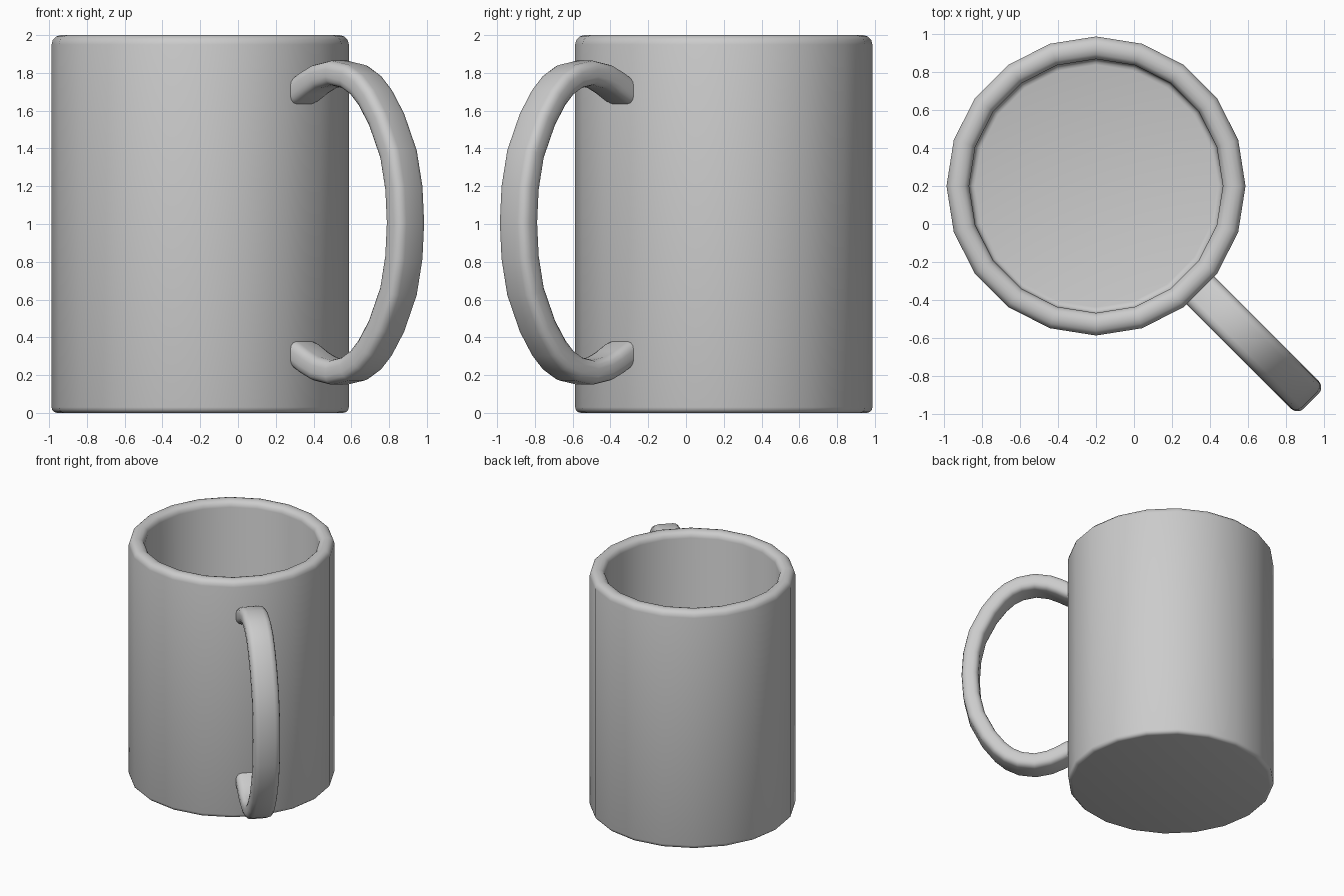
import bpy, bmesh
from math import sin, cos, pi, radians
from mathutils import Vector

if "Cube" in bpy.data.objects:
    bpy.data.objects.remove(bpy.data.objects["Cube"])

CENTRE = Vector((-0.2, 0.2, 0))


def make_object(name, bm, angle):
    bmesh.ops.recalc_face_normals(bm, faces=bm.faces[:])
    mesh = bpy.data.meshes.new(name)
    bm.to_mesh(mesh)
    bm.free()
    obj = bpy.data.objects.new(name, mesh)
    bpy.context.collection.objects.link(obj)
    bpy.ops.object.select_all(action='DESELECT')
    obj.select_set(True)
    bpy.context.view_layer.objects.active = obj
    bpy.ops.object.shade_smooth_by_angle(angle=radians(angle))
    return obj


def skin(bm, rings):
    # Bridge consecutive closed rings and cap both ends
    loops = [[bm.verts.new(p) for p in ring] for ring in rings]
    n = len(loops[0])
    for a, b in zip(loops, loops[1:]):
        for i in range(n):
            j = (i + 1) % n
            bm.faces.new((a[i], a[j], b[j], b[i]))
    bm.faces.new(loops[0])
    bm.faces.new(loops[-1])


def arc(cx, cy, r, start, end, steps):
    return [(cx + r * cos(radians(start + (end - start) * i / steps)),
             cy + r * sin(radians(start + (end - start) * i / steps)))
            for i in range(steps + 1)]


# Mug body: 20-sided lathe with rounded foot, rim and inner floor
SIDES, R_OUT, R_IN, FLOOR = 20, 0.787, 0.668, 0.12
profile = (arc(R_OUT - 0.03, 0.03, 0.03, -90, 0, 3)
           + arc(R_OUT - 0.05, 1.95, 0.05, 0, 90, 3)
           + arc(R_IN + 0.05, 1.95, 0.05, 90, 180, 3)
           + arc(R_IN - 0.03, FLOOR + 0.03, 0.03, 0, -90, 3))
bm = bmesh.new()
skin(bm, [[CENTRE + Vector((r * cos(2 * pi * i / SIDES), r * sin(2 * pi * i / SIDES), z))
           for i in range(SIDES)] for r, z in profile])
make_object("mug_body", bm, 40)

# Handle: rounded rectangle swept along a mirrored path in the diagonal plane
MID = 1.007
upper = [(0.72, 1.685), (0.78, 1.705), (0.85, 1.745), (0.93, 1.78), (1.04, 1.80),
         (1.155, 1.78), (1.24, 1.735), (1.31, 1.67), (1.395, 1.555), (1.485, 1.37),
         (1.525, 1.19)]
path = upper + [(1.537, MID)] + [(d, 2 * MID - z) for d, z in reversed(upper)]
HALF_W, HALF_T, ROUND = 0.103, 0.065, 0.045
section = []
for k, (sx, sy) in enumerate([(1, 1), (-1, 1), (-1, -1), (1, -1)]):
    section += arc(sx * (HALF_W - ROUND), sy * (HALF_T - ROUND), ROUND,
                   90 * k, 90 * k + 90, 3)

out = Vector((1, -1, 0)).normalized()
side = Vector((1, 1, 0)).normalized()
up = Vector((0, 0, 1))
rings = []
for i, (d, z) in enumerate(path):
    a, b = path[max(i - 1, 0)], path[min(i + 1, len(path) - 1)]
    tangent = (out * (b[0] - a[0]) + up * (b[1] - a[1])).normalized()
    normal = side.cross(tangent)
    point = CENTRE + out * d + up * z
    rings.append([point + side * u + normal * v for u, v in section])
bm = bmesh.new()
skin(bm, rings)
make_object("handle", bm, 50)
